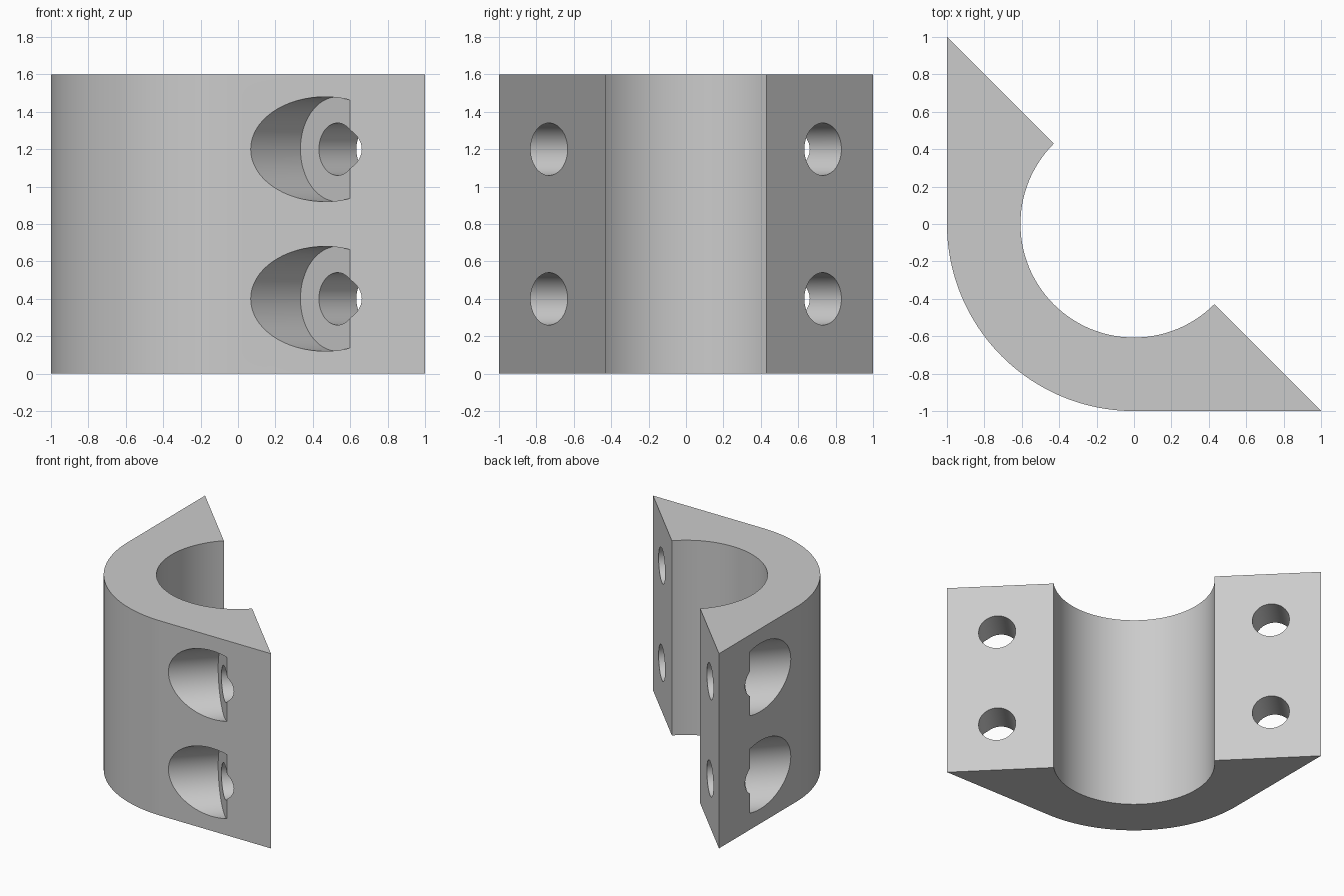
import bpy, bmesh
from math import pi, sin, cos, radians, sqrt
from mathutils import Matrix, Vector

cube = bpy.data.objects.get("Cube")
if cube:
    bpy.data.objects.remove(cube, do_unlink=True)

HEIGHT = 1.6
BORE = 0.607          # inner bore radius
OUTER = 1.0           # outer corner radius
BOLT_OFFSET = 1.035   # bolt axis distance from centre, along the split face
SEAT_DEPTH = 0.283    # split face to counterbore floor
SPLIT_NORMAL = Vector((1, 1, 0)).normalized()

grey = bpy.data.materials.new("light grey")
grey.use_nodes = True
grey.diffuse_color = (0.6, 0.6, 0.6, 1)
grey.node_tree.nodes["Principled BSDF"].inputs["Base Color"].default_value = grey.diffuse_color


def arc(radius, start, end, steps):
    angles = [radians(start + (end - start) * i / steps) for i in range(steps + 1)]
    return [(radius * cos(a), radius * sin(a)) for a in angles]


def new_object(name, bm):
    mesh = bpy.data.meshes.new(name)
    bm.to_mesh(mesh)
    bm.free()
    obj = bpy.data.objects.new(name, mesh)
    bpy.context.collection.objects.link(obj)
    return obj


def bolt_cutter(name, side, z, radius, start, end):
    """Cylinder along the split normal, from start to end past the split face."""
    bm = bmesh.new()
    bmesh.ops.create_cone(bm, cap_ends=True, segments=64, radius1=radius,
                          radius2=radius, depth=end - start)
    along = Vector((side, -side, 0)).normalized() * BOLT_OFFSET
    centre = along + SPLIT_NORMAL * (start + end) / 2 + Vector((0, 0, z))
    turn = SPLIT_NORMAL.to_track_quat('Z', 'Y').to_matrix().to_4x4()
    bm.transform(Matrix.Translation(centre) @ turn)
    obj = new_object(name, bm)
    obj.hide_render = True
    return obj


# Clamp half: rounded outer corner, two pointed flanges, round bore
outline = [(-1, 1)] + arc(OUTER, 180, 270, 48) + [(1, -1)] + arc(BORE, 315, 135, 80)
bm = bmesh.new()
base = bm.faces.new([bm.verts.new((x, y, 0)) for x, y in outline])
result = bmesh.ops.extrude_face_region(bm, geom=[base])
top = [v for v in result["geom"] if isinstance(v, bmesh.types.BMVert)]
bmesh.ops.translate(bm, verts=top, vec=(0, 0, HEIGHT))
bmesh.ops.recalc_face_normals(bm, faces=bm.faces)
clamp = new_object("clamp_half", bm)
clamp.data.materials.append(grey)

# Bolt holes and counterbores, two in each flange
cutters = []
for side in (-1, 1):
    for z in (0.4, 1.2):
        cutters.append(bolt_cutter("bolt_hole_cutter", side, z, 0.14, -1.5, 0.3))
        cutters.append(bolt_cutter("counterbore_cutter", side, z, 0.28, -1.5, -SEAT_DEPTH))

bpy.ops.object.select_all(action='DESELECT')
bpy.context.view_layer.objects.active = clamp
clamp.select_set(True)
for cutter in cutters:
    mod = clamp.modifiers.new("cut", 'BOOLEAN')
    mod.operation = 'DIFFERENCE'
    mod.solver = 'EXACT'
    mod.object = cutter
    bpy.ops.object.modifier_apply(modifier=mod.name)
for cutter in cutters:
    bpy.data.objects.remove(cutter, do_unlink=True)

bpy.ops.object.shade_smooth_by_angle(angle=radians(30))
